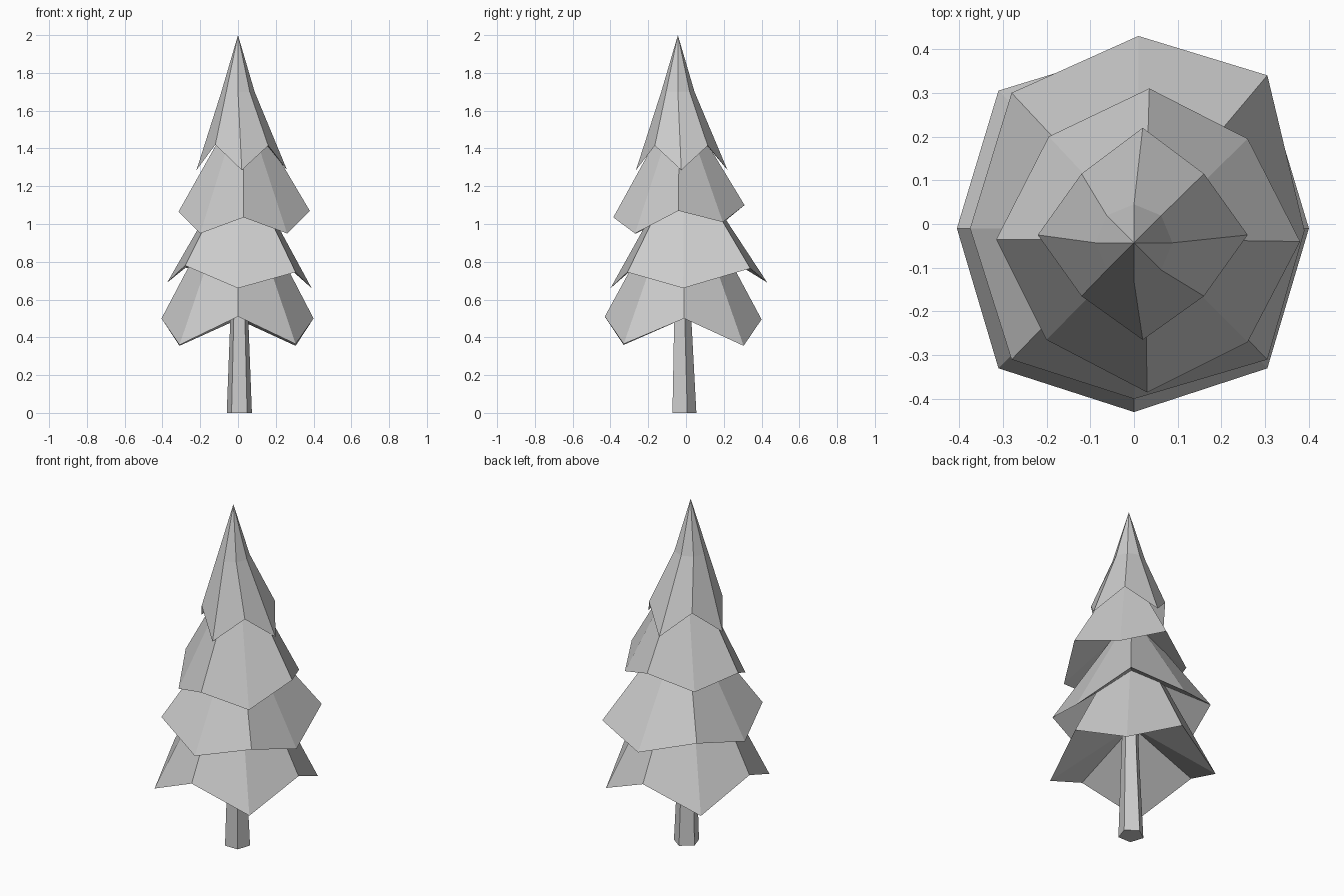
import bpy, bmesh
from math import sin, cos, pi

if "Cube" in bpy.data.objects:
    bpy.data.objects.remove(bpy.data.objects["Cube"], do_unlink=True)

grey = bpy.data.materials.new("plain grey")
grey.use_nodes = True
grey.diffuse_color = (0.6, 0.6, 0.6, 1)
grey.node_tree.nodes["Principled BSDF"].inputs["Base Color"].default_value = (0.6, 0.6, 0.6, 1)


def finish(name, bm):
    bmesh.ops.recalc_face_normals(bm, faces=bm.faces)
    mesh = bpy.data.meshes.new(name)
    bm.to_mesh(mesh)
    bm.free()
    mesh.materials.append(grey)
    bpy.context.collection.objects.link(bpy.data.objects.new(name, mesh))


def bridge(bm, a, b):
    for i in range(len(a)):
        j = (i + 1) % len(a)
        bm.faces.new((a[i], a[j], b[j], b[i]))


def fan(bm, ring, tip):
    for i in range(len(ring)):
        bm.faces.new((ring[i], ring[(i + 1) % len(ring)], tip))


def tier(name, rim, apex, hollow, waist=None):
    """Zigzag-rimmed cone with a hollow underside; waist = (radius, height)."""
    bm = bmesh.new()
    ring = [bm.verts.new(p) for p in rim]
    under = bm.verts.new((apex[0], apex[1], hollow))
    fan(bm, ring, under)
    if waist:
        r, z = waist
        mid = [bm.verts.new((apex[0] + r * cos(i * pi / 4), apex[1] + r * sin(i * pi / 4), z))
               for i in range(8)]
        bridge(bm, ring, mid)
        ring = mid
    fan(bm, ring, bm.verts.new(apex))
    finish(name, bm)


# Foliage tiers: rims run counter-clockwise from the left (+x) corner
tier("bottom_foliage",
     [(.40, -.01, .5), (.305, .305, .355), (0, .4, .495), (-.31, .305, .355),
      (-.405, -.01, .5), (-.31, -.33, .36), (0, -.43, .51), (.305, -.33, .365)],
     (0, -.015, 1.27), .67)
tier("lower_middle_foliage",
     [(.39, -.015, .66), (.305, .34, .765), (.01, .43, .69), (-.28, .3, .77),
      (-.375, -.01, .69), (-.28, -.31, .78), (0, -.4, .66), (.305, -.31, .745)],
     (.01, -.01, 1.36), 1.0)
tier("upper_middle_foliage",
     [(.38, -.04, 1.07), (.26, .195, 1.01), (.035, .31, 1.1), (-.195, .2, 1.01),
      (-.315, -.035, 1.065), (-.2, -.265, .95), (.03, -.385, 1.035), (.26, -.27, .95)],
     (.025, -.035, 1.67), 1.28)
tier("top_foliage",
     [(.26, -.025, 1.285), (.16, .115, 1.415), (.02, .22, 1.285), (-.12, .115, 1.42),
      (-.22, -.025, 1.285), (-.12, -.165, 1.42), (.02, -.265, 1.285), (.16, -.165, 1.415)],
     (0, -.043, 2), 1.6, (.088, 1.7))

# Tapered five-sided trunk
bm = bmesh.new()
rings = [[bm.verts.new((.007 + r * cos(pi / 2 + i * 2 * pi / 5), y + r * sin(pi / 2 + i * 2 * pi / 5), z))
          for i in range(5)] for r, y, z in ((.07, -.015, 0), (.05, -.022, .5), (.042, -.022, .75))]
for low, high in zip(rings, rings[1:]):
    bridge(bm, low, high)
bm.faces.new(rings[0])
bm.faces.new(rings[-1])
finish("trunk", bm)
